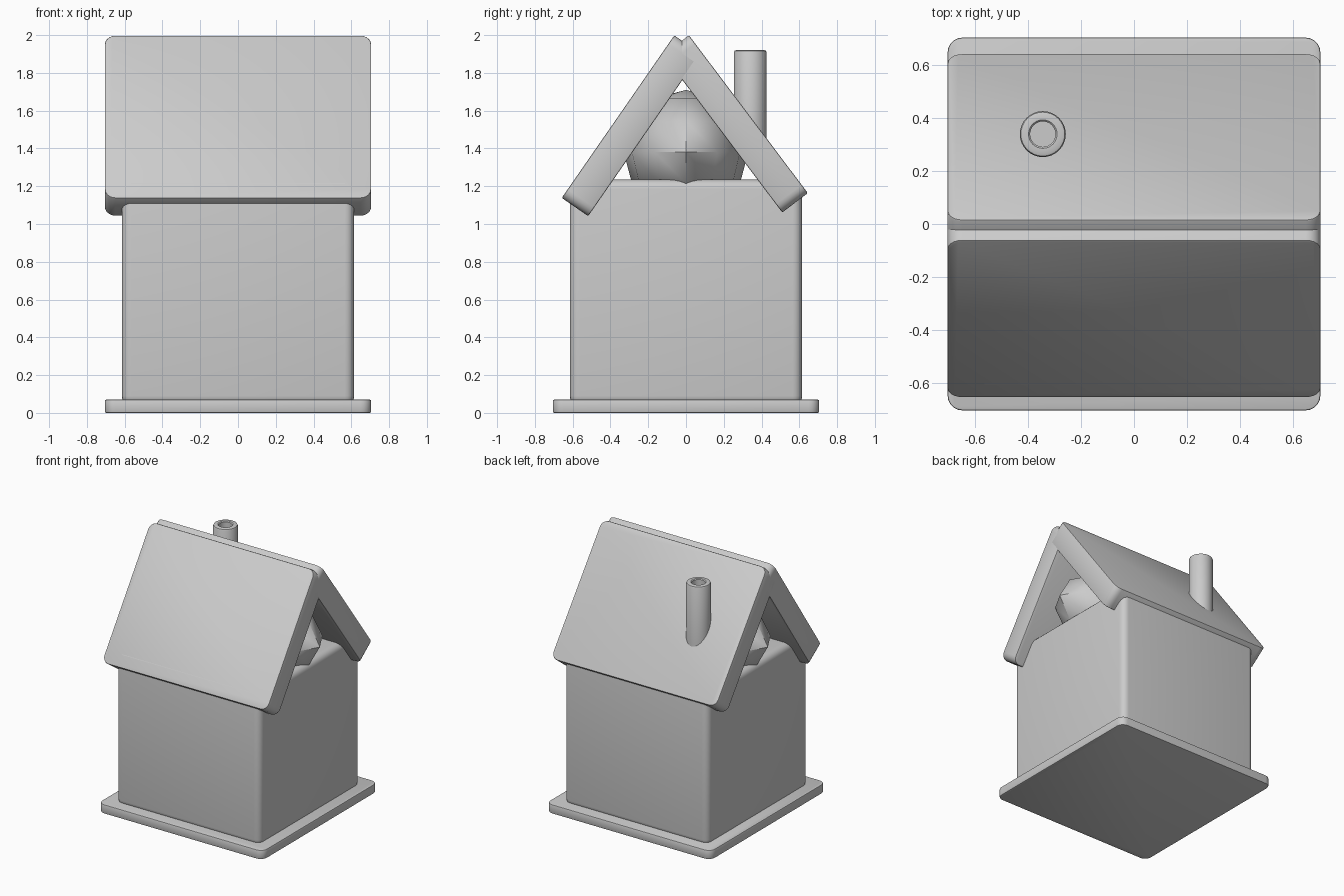
import bpy, bmesh, math

if "Cube" in bpy.data.objects:
    bpy.data.objects.remove(bpy.data.objects["Cube"])


def finish(bm, name, loc=(0, 0, 0), rot_x=0.0):
    bmesh.ops.recalc_face_normals(bm, faces=bm.faces)
    mesh = bpy.data.meshes.new(name)
    bm.to_mesh(mesh)
    bm.free()
    ob = bpy.data.objects.new(name, mesh)
    bpy.context.collection.objects.link(ob)
    ob.location = loc
    ob.rotation_euler.x = rot_x
    bpy.ops.object.select_all(action='DESELECT')
    ob.select_set(True)
    bpy.context.view_layer.objects.active = ob
    bpy.ops.object.shade_smooth_by_angle(angle=math.radians(40))
    return ob


def rounded_box(name, size, loc, radius, rot_x=0.0, all_edges=False):
    bm = bmesh.new()
    bmesh.ops.create_cube(bm, size=1)
    bmesh.ops.scale(bm, vec=size, verts=bm.verts)
    edges = [e for e in bm.edges if all_edges
             or abs(e.verts[0].co.z - e.verts[1].co.z) > 1e-4]
    bmesh.ops.bevel(bm, geom=edges, offset=radius, segments=5, profile=0.5,
                    affect='EDGES', clamp_overlap=True)
    # soften the remaining rims of plates
    if not all_edges:
        rims = [e for e in bm.edges if e.calc_face_angle(0) > 1.2]
        bmesh.ops.bevel(bm, geom=rims, offset=0.007, segments=2, profile=0.5,
                        affect='EDGES', clamp_overlap=True)
    return finish(bm, name, loc, rot_x)


def lathe(name, profile, loc, steps=32):
    bm = bmesh.new()
    verts = [bm.verts.new((r, 0, z)) for r, z in profile]
    edges = [bm.edges.new(p) for p in zip(verts, verts[1:])]
    bmesh.ops.spin(bm, geom=verts + edges, cent=(0, 0, 0), axis=(0, 0, 1),
                   angle=2 * math.pi, steps=steps)
    bmesh.ops.remove_doubles(bm, verts=bm.verts, dist=1e-4)
    return finish(bm, name, loc)


# floor plate and house body
rounded_box("base_plate", (1.41, 1.41, 0.07), (0, 0, 0.035), 0.055)
rounded_box("house_body", (1.23, 1.23, 1.195), (0, 0, 0.6375), 0.05, all_edges=True)

# two crossing roof boards
for name, y, z, angle in (("front_roof", -0.29, 1.52, 55.3),
                          ("back_roof", 0.2625, 1.53, -53.0)):
    rounded_box(name, (1.41, 1.046, 0.17), (0, y, z), 0.055, math.radians(angle))

# stretched ball filling the attic
bm = bmesh.new()
bmesh.ops.create_uvsphere(bm, u_segments=12, v_segments=6, radius=1)
bmesh.ops.scale(bm, vec=(0.70, 0.33, 0.33), verts=bm.verts)
attic = finish(bm, "attic_ball", (0, 0, 1.38))
attic.data.shade_smooth()

# hollow chimney with softened rim
lathe("chimney", [(0, 1.42), (0.087, 1.42), (0.087, 1.908), (0.083, 1.917),
                  (0.075, 1.92), (0.054, 1.92), (0.048, 1.914),
                  (0.048, 1.65), (0, 1.65)], (-0.345, 0.34, 0))
